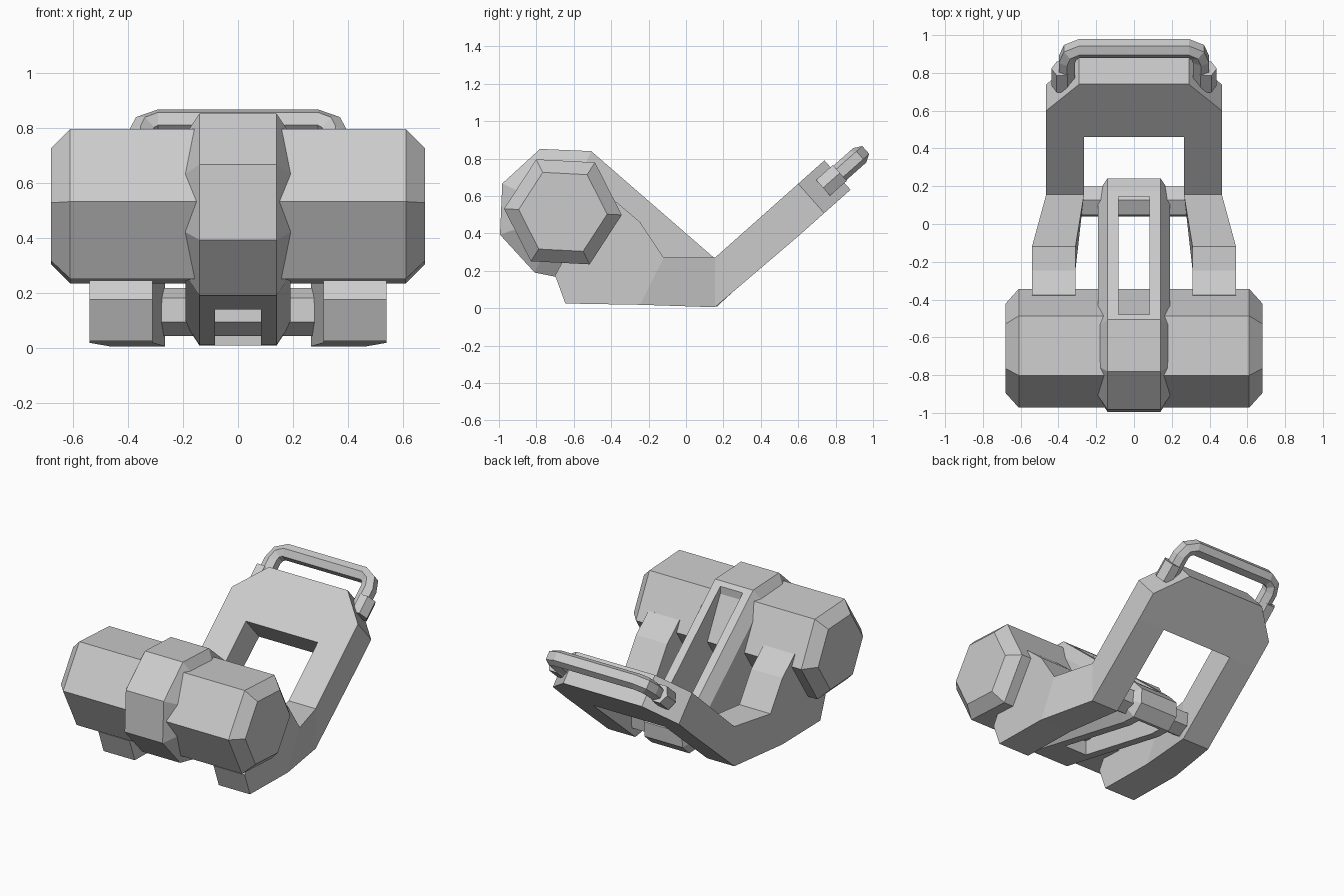
import bpy, bmesh
from math import cos, sin, radians
from mathutils import Vector

if "Cube" in bpy.data.objects:
    bpy.data.objects.remove(bpy.data.objects["Cube"])

grey = bpy.data.materials.new("plain_grey")
grey.use_nodes = True
colour = (0.6, 0.6, 0.6, 1)
grey.diffuse_color = colour
grey.node_tree.nodes["Principled BSDF"].inputs["Base Color"].default_value = colour


def finish(name, bm):
    bmesh.ops.recalc_face_normals(bm, faces=bm.faces)
    mesh = bpy.data.meshes.new(name)
    bm.to_mesh(mesh)
    bm.free()
    mesh.materials.append(grey)
    ob = bpy.data.objects.new(name, mesh)
    bpy.context.collection.objects.link(ob)
    return ob


def loft(name, rings):
    """Skin a list of equal-sized rings and cap both ends."""
    bm = bmesh.new()
    vs = [[bm.verts.new(p) for p in r] for r in rings]
    n = len(vs[0])
    for a, b in zip(vs, vs[1:]):
        for i in range(n):
            j = (i + 1) % n
            bm.faces.new((a[i], a[j], b[j], b[i]))
    bm.faces.new(vs[0])
    bm.faces.new(vs[-1])
    return finish(name, bm)


def prism(name, profile, x0, x1):
    return loft(name, [[(x, y, z) for y, z in profile] for x in (x0, x1)])


def ngon(x, centre, r, sides, phase):
    angles = [radians(phase + 360 * i / sides) for i in range(sides)]
    return [(x, centre[0] + r * cos(a), centre[1] + r * sin(a)) for a in angles]


# Drum with bevelled ends
drum = (-0.658, 0.515)
loft("drum", [ngon(x, drum, r, 6, -3) for x, r in
              ((-0.68, 0.237), (-0.61, 0.315), (0.61, 0.315), (0.68, 0.237))])

# Central arm: bevelled band around the drum, tapering to the pivot
pivot = (0.12, 0.13)
bm = bmesh.new()
for x, inset in ((0.14, 0), (0.19, 0.08)):
    for side in (-x, x):
        for centre, r in ((drum, 0.358), (pivot, 0.13)):
            for p in ngon(side, centre, r - inset, 8, 20):
                bm.verts.new(p)
bmesh.ops.convex_hull(bm, input=bm.verts)
bmesh.ops.dissolve_limit(bm, angle_limit=0.02, verts=bm.verts, edges=bm.edges)
arm = finish("central_arm", bm)

# Long slot through the arm
cutter = prism("slot_cutter", [(-0.48, 1), (-0.48, 0.5), (-0.56, 0.35),
                               (-0.56, -0.1), (0.145, -0.1), (0.145, 1)], -0.083, 0.083)
cutter.hide_render = True
slot = arm.modifiers.new("slot", "BOOLEAN")
slot.operation = "DIFFERENCE"
slot.solver = "EXACT"
slot.object = cutter
bpy.context.view_layer.objects.active = arm
bpy.ops.object.modifier_apply(modifier=slot.name)
bpy.data.objects.remove(cutter)

loft("pivot_pin", [ngon(x, pivot, 0.088, 6, 25) for x in (-0.29, 0.29)])

# Sloped frame: along = up the slope, down = through its thickness
along = Vector((0, 0.585, 0.52)).normalized()
down = Vector((0, along.z, -along.y))
bend = Vector((0, 0.155, 0.27))
thickness = 0.21


def on_slope(x, t, depth=0):
    return Vector((x, 0, 0)) + bend + along * t + down * depth


HOLE, CHAMFER, TOP = 0.41, 0.595, 0.783


def bar_ring(s, inner, outer, top, bottom):
    return [(s * inner, *top), (s * outer, *top), (s * outer, *bottom), (s * inner, *bottom)]


for s, side in ((1, "left"), (-1, "right")):
    # Fork ends holding the drum
    prism(side + "_fork_end", [(-0.645, 0.025), (-0.70, 0.175), (-0.665, 0.24), (-0.5, 0.5),
                               (-0.375, 0.57), (-0.245, 0.46), (-0.12, 0.27), (-0.245, 0.018)],
          s * 0.31, s * 0.54)
    # Tapering arm that bends up into the frame
    loft(side + "_frame_leg", [
        bar_ring(s, 0.31, 0.54, (-0.12, 0.27), (-0.245, 0.018)),
        bar_ring(s, 0.265, 0.465, (0.155, 0.27), (0.155, 0.005)),
        bar_ring(s, 0.265, 0.465, on_slope(0, HOLE).yz, on_slope(0, HOLE, thickness).yz)])
    # Hexagonal handle sockets
    across = Vector((1, 0, 0))
    rings = []
    for t in (0.70, 0.82):
        centre = on_slope(s * 0.38, t - 0.02, thickness / 2)
        rings.append([centre + across * 0.058 * cos(radians(60 * i))
                      + down * 0.065 * sin(radians(60 * i)) for i in range(6)])
    loft(side + "_handle_socket", rings)

# Chamfered upper plate
outline = [(-0.465, HOLE), (-0.465, CHAMFER), (-0.29, TOP), (0.29, TOP),
           (0.465, CHAMFER), (0.465, HOLE)]
loft("upper_plate", [[on_slope(x, t, d) for x, t in outline] for d in (0, thickness)])

# Handle loop swept along a path with cut corners
half = [(0.355, 0.70), (0.355, 0.865), (0.338, 0.915), (0.29, 0.942)]
path = half + [(-x, t) for x, t in reversed(half)]
rings = []
for i, (x, t) in enumerate(path):
    before = Vector(path[max(i - 1, 0)])
    after = Vector(path[min(i + 1, len(path) - 1)])
    tangent = (after - before).normalized()
    if i in (0, 1, len(path) - 2, len(path) - 1):
        tangent = Vector((0, 1 if x > 0 else -1))
    if i in (3, 4):
        tangent = Vector((-1, 0))
    out = Vector((tangent.y, 0, 0)) - along * tangent.x
    centre = on_slope(x, t, thickness / 2)
    rings.append([centre + out * a + down * b for a, b in
                  ((0.043, -0.028), (0.043, 0.028), (0, 0.052),
                   (-0.043, 0.028), (-0.043, -0.028), (0, -0.052))])
loft("handle", rings)
